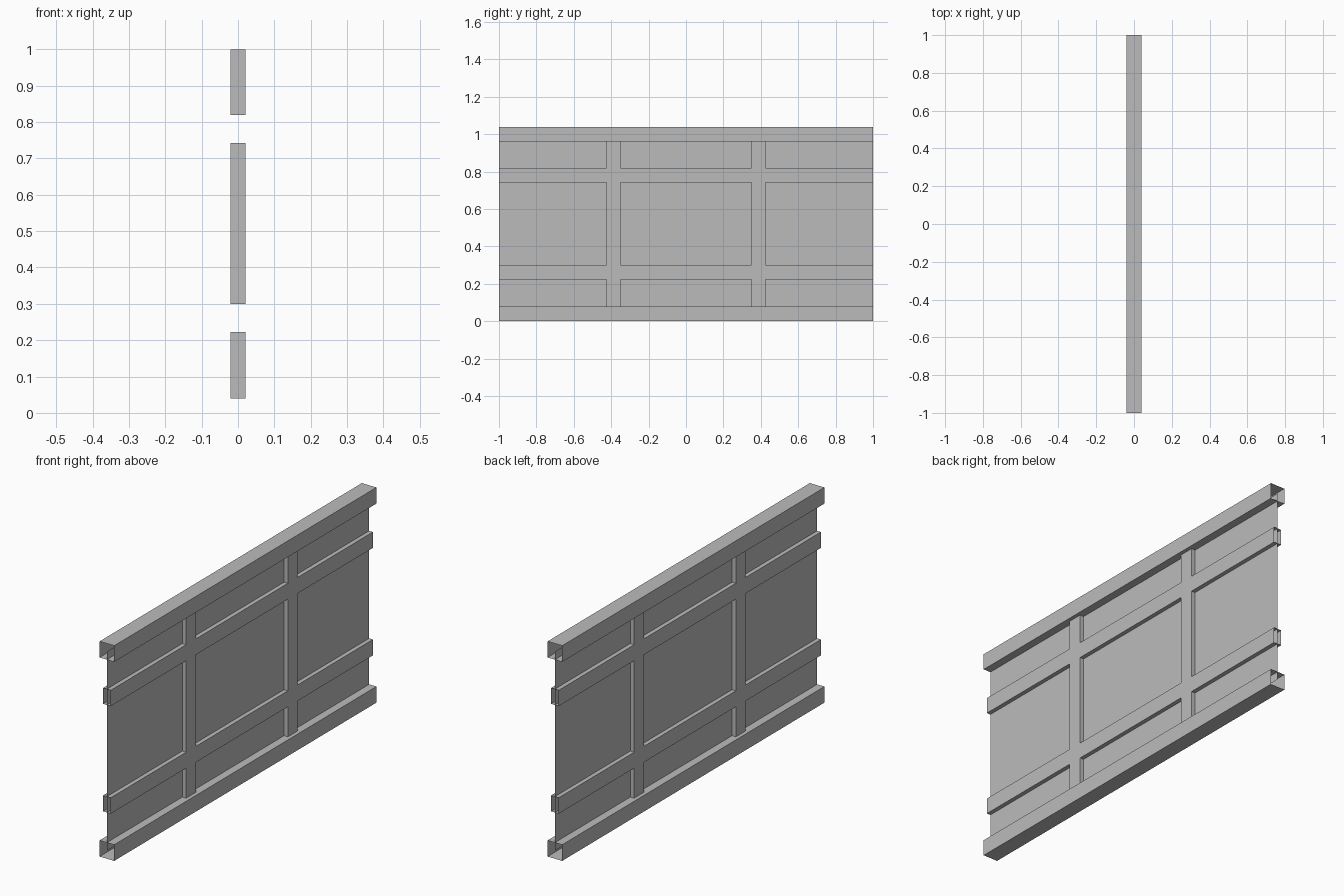
import bpy
import bmesh
from mathutils import Vector

cube = bpy.data.objects.get("Cube")
if cube:
    bpy.data.objects.remove(cube, do_unlink=True)

LENGTH = 2.0
RAIL = 0.039        # half width of the square edge rails
BATTEN = 0.0205     # half depth of the batten lattice
LOW, HIGH = RAIL, 1.0   # rail centre heights

grey = bpy.data.materials.new("plain_grey")
grey.use_nodes = True
colour = (0.5, 0.5, 0.5, 1)
grey.diffuse_color = colour
grey.node_tree.nodes["Principled BSDF"].inputs["Base Color"].default_value = colour


def finish(name, bm):
    bmesh.ops.recalc_face_normals(bm, faces=bm.faces)
    mesh = bpy.data.meshes.new(name)
    bm.to_mesh(mesh)
    bm.free()
    mesh.materials.append(grey)
    obj = bpy.data.objects.new(name, mesh)
    bpy.context.collection.objects.link(obj)
    return obj


def drop_faces(bm, rule):
    bmesh.ops.delete(bm, geom=[f for f in bm.faces if rule(f)], context="FACES")


# Edge rails: square tubes open at both ends
def add_rail(name, z):
    bm = bmesh.new()
    bmesh.ops.create_cube(bm, size=1)
    bmesh.ops.scale(bm, vec=(2 * RAIL, LENGTH, 2 * RAIL), verts=bm.verts)
    bmesh.ops.translate(bm, vec=(0, 0, z), verts=bm.verts)
    drop_faces(bm, lambda f: abs(f.normal.y) > 0.5)
    finish(name, bm)


add_rail("bottom_rail", LOW)
add_rail("top_rail", HIGH)

# Thin sheet between the rails
bm = bmesh.new()
bm.faces.new([bm.verts.new((0, y, z)) for y, z in
              ((-1, LOW), (1, LOW), (1, HIGH), (-1, HIGH))])
finish("panel_sheet", bm)

# Batten lattice: odd strips in either direction are battens
ys = (-1, -0.425, -0.351, 0.351, 0.425, 1)
zs = (LOW, 0.223, 0.3, 0.742, 0.819, HIGH)
bm = bmesh.new()
grid = [[bm.verts.new((-BATTEN, y, z)) for z in zs] for y in ys]
for i in range(len(ys) - 1):
    for j in range(len(zs) - 1):
        if i % 2 or j % 2:
            bm.faces.new((grid[i][j], grid[i][j + 1],
                          grid[i + 1][j + 1], grid[i + 1][j]))
bmesh.ops.delete(bm, geom=[v for v in bm.verts if not v.link_faces], context="VERTS")
out = bmesh.ops.extrude_face_region(bm, geom=bm.faces[:], use_keep_orig=True)
moved = [g for g in out["geom"] if isinstance(g, bmesh.types.BMVert)]
bmesh.ops.translate(bm, vec=(2 * BATTEN, 0, 0), verts=moved)


# Leave the lattice open at the outer ends
def on_border(f):
    c = f.calc_center_median()
    return abs(c.y) > 0.999 or c.z < LOW + 0.001 or c.z > HIGH - 0.001


drop_faces(bm, on_border)
bmesh.ops.recalc_face_normals(bm, faces=bm.faces)
bmesh.ops.dissolve_limit(bm, angle_limit=0.01, verts=bm.verts, edges=bm.edges)
finish("batten_lattice", bm)
